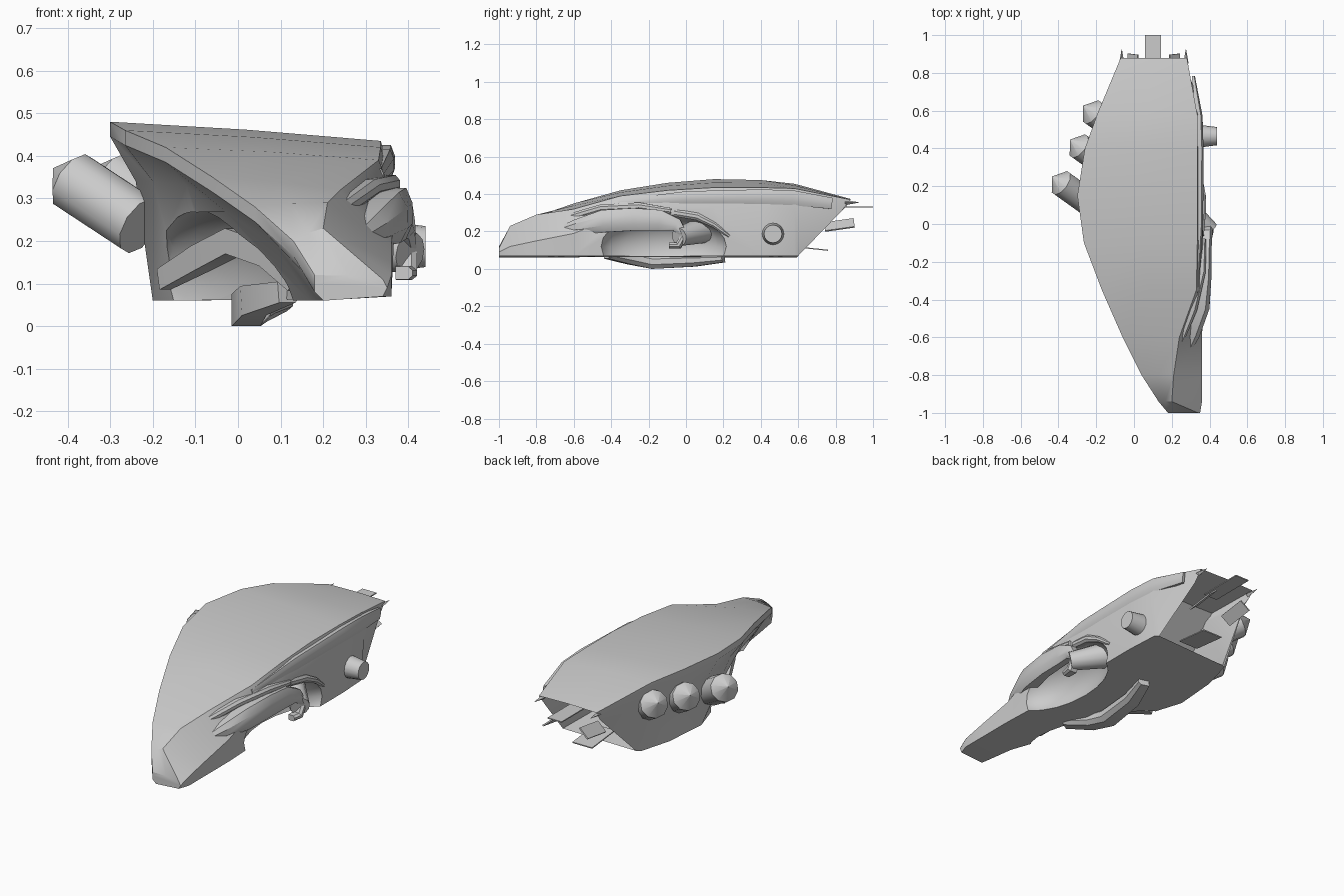
import bpy, bmesh, math
from mathutils import Vector, Matrix

if "Cube" in bpy.data.objects:
    bpy.data.objects.remove(bpy.data.objects["Cube"])

grey = bpy.data.materials.new("hull_grey")
grey.use_nodes = True
grey.diffuse_color = (0.6, 0.6, 0.6, 1)
grey.node_tree.nodes["Principled BSDF"].inputs["Base Color"].default_value = (0.6, 0.6, 0.6, 1)


def finish(name, bm, angle=30):
    """Turn a bmesh into a shaded object."""
    bmesh.ops.recalc_face_normals(bm, faces=bm.faces)
    mesh = bpy.data.meshes.new(name)
    bm.to_mesh(mesh)
    bm.free()
    mesh.materials.append(grey)
    obj = bpy.data.objects.new(name, mesh)
    bpy.context.collection.objects.link(obj)
    shade(obj, angle)
    return obj


def shade(obj, angle):
    bpy.ops.object.select_all(action='DESELECT')
    obj.select_set(True)
    bpy.context.view_layer.objects.active = obj
    bpy.ops.object.shade_smooth_by_angle(angle=math.radians(angle))


def loft(bm, rings):
    """Skin a list of closed rings and cap both ends; returns the last cap."""
    loops = [[bm.verts.new(p) for p in ring] for ring in rings]
    for a, b in zip(loops, loops[1:]):
        for i in range(len(a)):
            j = (i + 1) % len(a)
            bm.faces.new((a[i], a[j], b[j], b[i]))
    bm.faces.new(loops[0][::-1])
    return bm.faces.new(loops[-1])


def bar(name, path, widths, heights):
    """Sweep a chamfered rectangular section along a path."""
    pts = [Vector(p) for p in path]
    rings = []
    for i, p in enumerate(pts):
        tangent = (pts[min(i + 1, len(pts) - 1)] - pts[max(i - 1, 0)]).normalized()
        side = Vector((tangent.y, -tangent.x, 0)).normalized() if abs(tangent.z) < 0.95 else Vector((1, 0, 0))
        if side.x < 0:
            side = -side
        up = side.cross(tangent)
        w, h = widths[i], heights[i]
        corners = ((-1, -1), (0.5, -1), (1, -0.4), (1, 0.4), (0.5, 1), (-1, 1))
        rings.append([p + side * w * u + up * h * v for u, v in corners])
    bm = bmesh.new()
    loft(bm, rings)
    return finish(name, bm)


def round_part(name, start, axis, profile, sides=12):
    """Lathe (distance, radius) pairs around an axis."""
    turn = Vector((0, 0, 1)).rotation_difference(Vector(axis).normalized())
    rings = []
    for d, r in profile:
        rings.append([Vector(start) + turn @ Vector((r * math.cos(k * math.tau / sides),
                      r * math.sin(k * math.tau / sides), d)) for k in range(sides)])
    bm = bmesh.new()
    loft(bm, rings)
    return finish(name, bm, 40)


def plate(name, centre, size, tilt=0, roll=0):
    bm = bmesh.new()
    bmesh.ops.create_cube(bm, size=1)
    move = (Matrix.Translation(centre) @ Matrix.Rotation(math.radians(tilt), 4, 'X')
            @ Matrix.Rotation(math.radians(roll), 4, 'Y'))
    bmesh.ops.transform(bm, matrix=move @ Matrix.Diagonal((*size, 1)), verts=bm.verts)
    return finish(name, bm)


def carve(obj, centre, radii, yaw):
    """Scoop an ellipsoidal recess out of an object."""
    bm = bmesh.new()
    bmesh.ops.create_uvsphere(bm, u_segments=20, v_segments=12, radius=1)
    move = Matrix.Translation(centre) @ Matrix.Rotation(math.radians(yaw), 4, 'Z')
    bmesh.ops.transform(bm, matrix=move @ Matrix.Diagonal((*radii, 1)), verts=bm.verts)
    cutter = finish("recess_cutter", bm)
    cutter.hide_render = True
    mod = obj.modifiers.new("recess", 'BOOLEAN')
    mod.object, mod.operation, mod.solver = cutter, 'DIFFERENCE', 'EXACT'
    bpy.context.view_layer.objects.active = obj
    bpy.ops.object.modifier_apply(modifier=mod.name)
    bpy.data.objects.remove(cutter)


# Hull stations: y, left edge x z, left waist x z, left foot x,
# right edge x z, right waist x z, right foot x
stations = [
    (-1, .18, .12, .18, .08, .2, .34, .11, .35, .09, .34),
    (-.94, .13, .2, .15, .13, .19, .2, .23, .36, .12, .36),
    (-.8, .04, .28, .08, .2, .17, .21, .29, .36, .15, .36),
    (-.6, -.06, .35, -.03, .27, .1, .24, .32, .36, .19, .36),
    (-.35, -.17, .42, -.12, .33, -.02, .33, .39, .37, .29, .35),
    (-.1, -.265, .46, -.2, .34, -.12, .335, .42, .365, .33, .35),
    (.15, -.3, .48, -.24, .34, -.2, .335, .435, .365, .33, .36),
    (.4, -.26, .475, -.22, .34, -.18, .335, .435, .365, .33, .36),
    (.58, -.195, .455, -.17, .32, -.13, .335, .43, .36, .32, .35),
    (.88, -.07, .37, -.06, .31, -.11, .28, .37, .28, .31, .33),
]
rings = []
for y, lx, lz, wx, wz, fx, rx, rz, sx, sz, gx in stations:
    lip = min(.035, (lz - wz) / 2)
    ring = [(fx, .06), (wx, wz), (lx, lz - lip), (lx, lz),
            ((lx + rx) / 2, (lz + rz) / 2 + .004), (rx, rz), (sx, sz), (gx, .07)]
    # The stern slopes forward toward the belly
    rings.append([(x, min(y, .6 + (z - .07) * .97), z) for x, z in ring])
bm = bmesh.new()
stern = loft(bm, rings)
bmesh.ops.recalc_face_normals(bm, faces=bm.faces)
bmesh.ops.inset_region(bm, faces=[stern], thickness=.02)
# Hollow stern
for v in stern.verts:
    v.co.y -= .27
    v.co.x = .12 + (v.co.x - .12) * .85
    v.co.z = .23 + (v.co.z - .23) * .85
hull = finish("hull", bm)
carve(hull, (-.05, -.35, .09), (.13, .4, .19), 24)
carve(hull, (.41, -.12, .12), (.19, .35, .175), 0)
shade(hull, 30)

# Broad arm over the right recess, ending in a hook
bar("side_arm",
    [(.26, -.72, .19), (.31, -.58, .225), (.36, -.44, .255), (.38, -.28, .265), (.385, -.14, .26),
     (.39, -.05, .235), (.395, -.01, .18), (.395, -.04, .125), (.39, -.09, .125)],
    [.015, .04, .04, .03, .025, .025, .025, .025, .02],
    [.015, .04, .06, .06, .055, .035, .02, .02, .015])
bar("arm_brow", [(.24, -.64, .27), (.31, -.45, .325), (.36, -.25, .335), (.37, -.08, .31)],
    [.015, .025, .02, .01], [.02, .02, .02, .015])
bar("recess_brow", [(.35, -.06, .3), (.36, .06, .28), (.36, .15, .235), (.35, .23, .175)],
    [.02, .02, .02, .015], [.02, .02, .015, .01])
# Rail along the right upper edge
bar("upper_rail", [(.33, -.36, .35), (.348, 0, .38), (.35, .4, .385), (.345, .57, .38), (.315, .78, .35)],
    [.012, .018, .018, .018, .008], [.02, .035, .04, .04, .03])

# Barrel in the right recess and the side knob
round_part("recess_barrel", (.23, .115, .215), (.16, -.14, -.04), [(0, .075), (.235, .05)])
round_part("side_knob", (.3, .465, .187), (1, 0, 0), [(0, .066), (.14, .048)], 16)

# Three pointed pods on the left flank
for i, base in enumerate([(-.25, .12, .25), (-.155, .315, .252), (-.085, .495, .26)]):
    round_part("flank_pod_%d" % (i + 1), base, (-.7, .5, .46),
               [(-.03, .073), (.19, .073), (.255, .002)], 10)

# Strut across the left recess and the belly skid
bar("recess_strut", [(.14, -.62, .1), (.08, -.5, .17), (0, -.37, .2), (-.08, -.22, .16), (-.17, -.06, .11)],
    [.02, .03, .035, .03, .02], [.02, .03, .03, .03, .025])
bar("belly_skid", [(.12, -.42, .08), (.045, -.3, .06), (.03, -.18, .038), (.05, .04, .045), (.1, .2, .055)],
    [.03, .04, .045, .04, .03], [.025, .035, .038, .033, .02])

# Stern vanes and corner spikes
plate("upper_vane", (.1, .87, .33), (.085, .26, .006))
plate("lower_vane", (.1, .66, .11), (.12, .2, .006), -6)
for side, name in ((-1, "right"), (1, "left")):
    plate(name + "_vane", (.105 + side * .11, .82, .235), (.07, .16, .008), 8, side * 40)
    round_part(name + "_corner_spike", (.105 + side * .17, .85, .355), (0, 1, 0),
               [(0, .014), (.075, .001)], 4)
